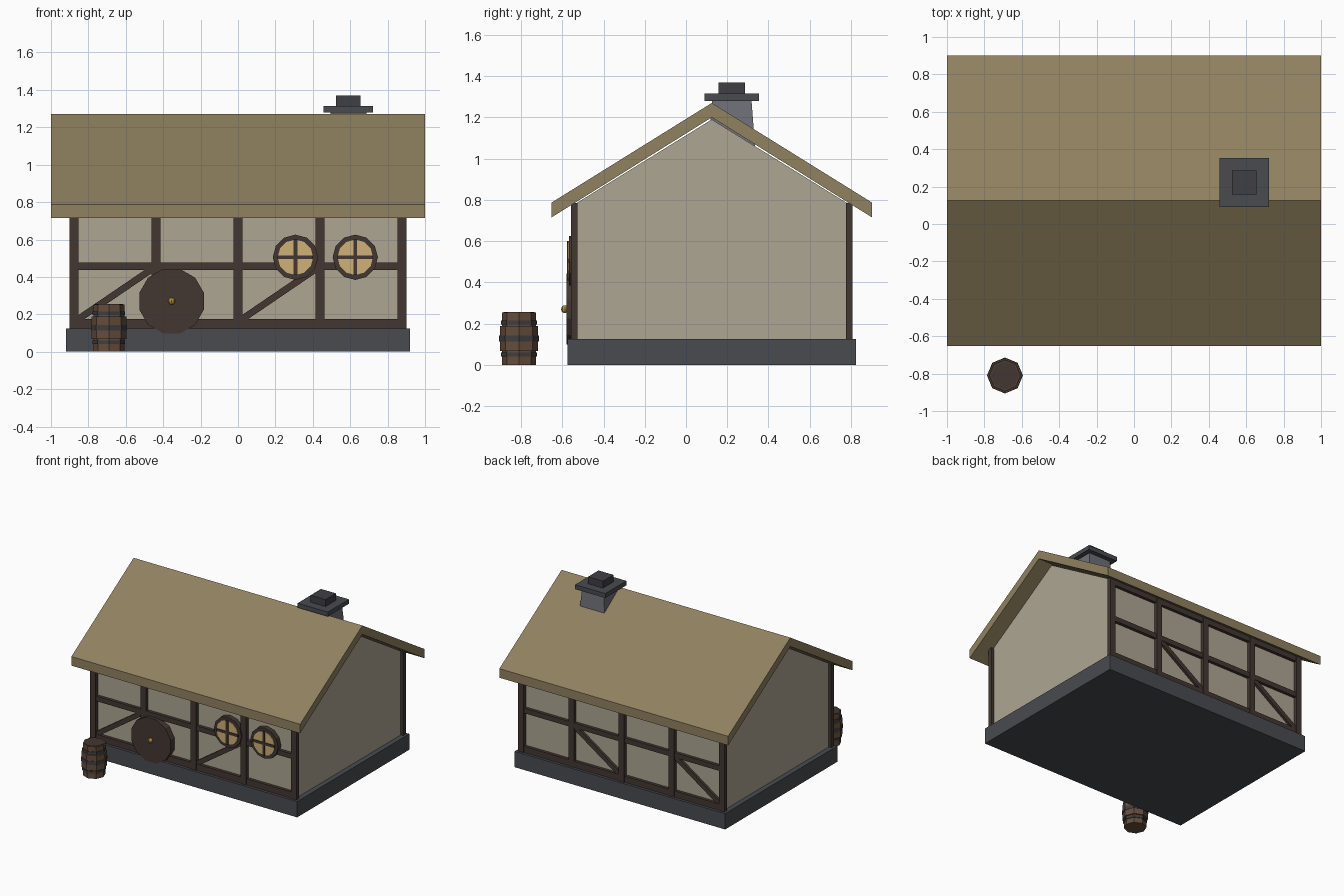
import bpy, bmesh, math
from mathutils import Matrix

if "Cube" in bpy.data.objects:
    bpy.data.objects.remove(bpy.data.objects["Cube"])

YC = 0.125  # house centre line in y


def mat(name, r, g, b):
    m = bpy.data.materials.new(name)
    m.diffuse_color = (r, g, b, 1)
    m.use_nodes = True
    m.node_tree.nodes["Principled BSDF"].inputs["Base Color"].default_value = m.diffuse_color
    return m


THATCH = mat("thatch", .28, .22, .115)
PLASTER = mat("plaster", .42, .38, .29)
TIMBER = mat("timber", .055, .038, .032)
STONE = mat("dark_stone", .065, .07, .08)
STACK = mat("chimney_stone", .16, .16, .19)
POT = mat("pot", .05, .05, .06)
GLASS = mat("lit_glass", .62, .44, .18)
BRASS = mat("brass", .45, .28, .05)
OAK = mat("oak", .13, .075, .045)
IRON = mat("iron", .05, .05, .055)


def finish(bm, name, m):
    bmesh.ops.recalc_face_normals(bm, faces=bm.faces)
    me = bpy.data.meshes.new(name)
    bm.to_mesh(me)
    bm.free()
    me.materials.append(m)
    ob = bpy.data.objects.new(name, me)
    bpy.context.collection.objects.link(ob)
    return ob


def box(name, x, y, z, m, taper=1.0, tilt=0.0):
    """Box from (min, max) pairs; taper scales the top, tilt turns it about y."""
    bm = bmesh.new()
    bmesh.ops.create_cube(bm, size=1)
    for v in bm.verts:
        k = taper if v.co.z > 0 else 1
        v.co.x *= (x[1] - x[0]) * k
        v.co.y *= (y[1] - y[0]) * k
        v.co.z *= z[1] - z[0]
    mid = [(a + b) / 2 for a, b in (x, y, z)]
    bm.transform(Matrix.Translation(mid) @ Matrix.Rotation(tilt, 4, 'Y'))
    return finish(bm, name, m)


def prism(name, pts, x0, x1, m):
    """Extrude a (y, z) profile along x."""
    bm = bmesh.new()
    f = bm.faces.new([bm.verts.new((x0, y, z)) for y, z in pts])
    r = bmesh.ops.extrude_face_region(bm, geom=[f])
    vs = [g for g in r["geom"] if isinstance(g, bmesh.types.BMVert)]
    bmesh.ops.translate(bm, verts=vs, vec=(x1 - x0, 0, 0))
    return finish(bm, name, m)


def disc(name, loc, r, depth, sides, m, axis='Z', spin=0.0):
    """Flat-sided disc, centred on loc, along z or y."""
    bm = bmesh.new()
    bmesh.ops.create_cone(bm, cap_ends=True, segments=sides, radius1=r, radius2=r, depth=depth,
                          matrix=Matrix.Rotation(spin, 4, 'Z'))
    turn = Matrix.Rotation(math.pi / 2, 4, 'X') if axis == 'Y' else Matrix()
    bm.transform(Matrix.Translation(loc) @ turn)
    return finish(bm, name, m)


# Foundation, walls and gable
box("foundation", (-.92, .92), (YC - .7, YC + .7), (0, .125), STONE)
box("walls", (-.88, .88), (YC - .655, YC + .655), (.125, .785), PLASTER)
prism("gable", [(YC - .655, .785), (YC + .655, .785), (YC, 1.19)], -.88, .88, PLASTER)

# Thatched roof
prism("roof", [(YC - .777, .715), (YC - .777, .787), (YC, 1.27), (YC + .777, .787),
               (YC + .777, .715), (YC, 1.2)], -1, 1, THATCH)

# Timber frame, front and mirrored to the back
for side, s in (("front", -1), ("back", 1)):
    def depth(a, b):
        return tuple(sorted((YC + s * a, YC + s * b)))
    for i in range(5):
        cx = -.877 + i * .4385
        box(side + "_post", (cx - .024, cx + .024), depth(.65, .683), (.125, .785), TIMBER)
    for name, z in (("sill", (.125, .175)), ("mid_rail", (.437, .477)), ("top_rail", (.735, .783))):
        box(side + "_" + name, (-.88, .88), depth(.65, .679), z, TIMBER)
    for x0 in (-.86, .015):
        dx, dz = .40, .272
        L, cx, cz = math.hypot(dx, dz), x0 + dx / 2, .17 + dz / 2
        box(side + "_brace", (cx - L / 2, cx + L / 2), depth(.65, .675), (cz - .018, cz + .018),
            TIMBER, tilt=-math.atan2(dz, dx))

# Round door with knob
disc("door", (-.355, -.555, .27), .178, .05, 12, TIMBER, 'Y', math.radians(15))
bm = bmesh.new()
bmesh.ops.create_uvsphere(bm, u_segments=8, v_segments=6, radius=.019,
                          matrix=Matrix.Translation((-.355, -.587, .27)))
finish(bm, "door_knob", BRASS)

# Round windows
for cx in (.307, .627):
    disc("window_frame", (cx, -.548, .505), .121, .04, 12, TIMBER, 'Y')
    disc("window_glass", (cx, -.552, .505), .095, .042, 12, GLASS, 'Y')
    box("window_bar_upright", (cx - .01, cx + .01), (-.578, -.56), (.41, .60), TIMBER)
    box("window_bar_level", (cx - .095, cx + .095), (-.578, -.56), (.495, .515), TIMBER)

# Chimney
box("chimney_stack", (.475, .705), (.107, .337), (1.03, 1.285), STACK, taper=.83)
box("chimney_cap", (.458, .722), (.09, .354), (1.28, 1.315), STONE)
box("chimney_pot", (.525, .655), (.157, .287), (1.31, 1.37), POT)

# Barrel
bx, by = -.69, -.81
disc("barrel_body", (bx, by, .1265), .082, .253, 8, OAK)
disc("barrel_belly", (bx, by, .128), .093, .122, 8, OAK)
for z, r, h in ((.05, .087, .018), (.128, .096, .03), (.205, .087, .018)):
    disc("barrel_hoop", (bx, by, z), r, h, 8, IRON)
disc("barrel_lid", (bx, by, .251), .076, .01, 8, TIMBER)
